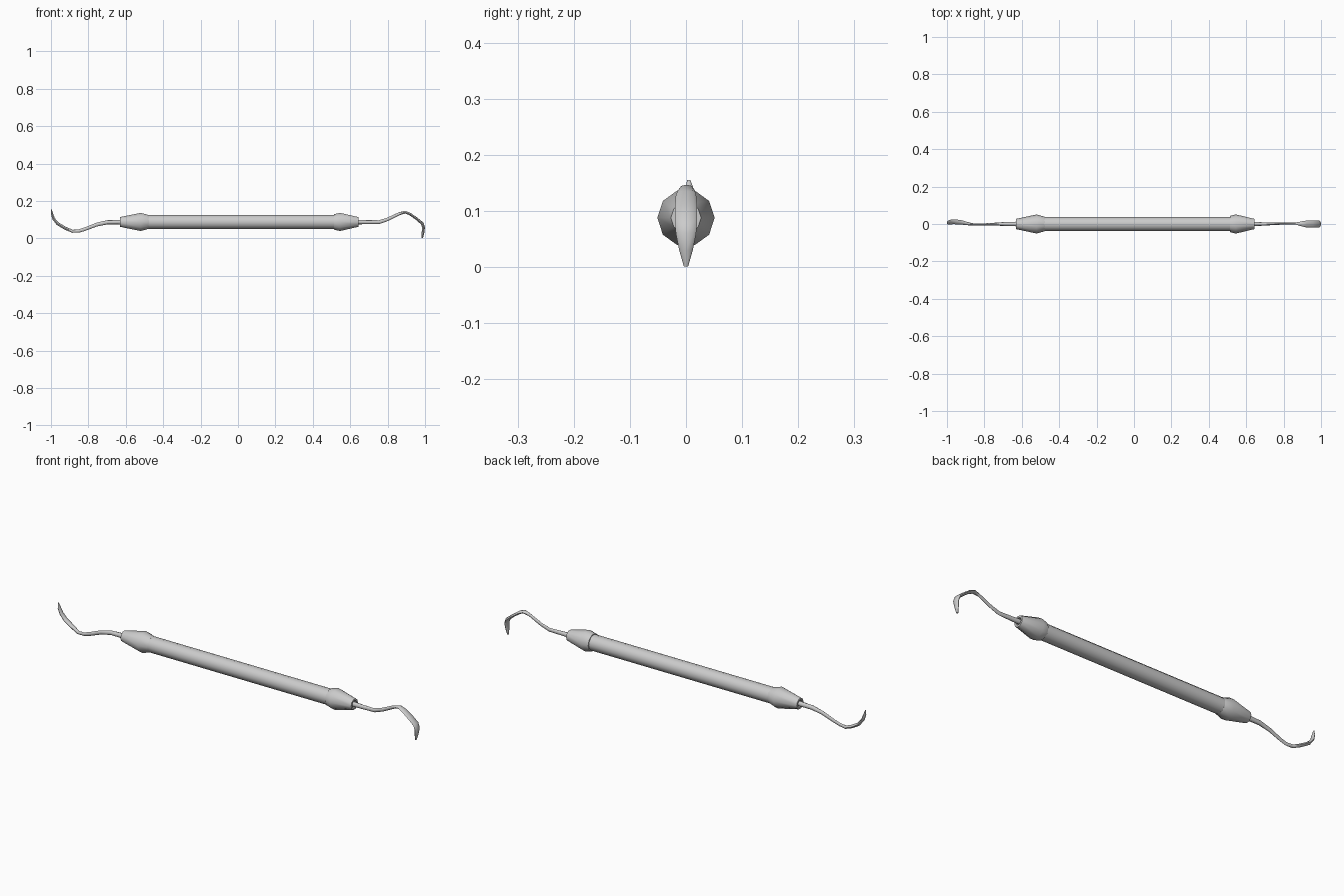
import bpy, bmesh, math
from mathutils import Vector

if "Cube" in bpy.data.objects:
    bpy.data.objects.remove(bpy.data.objects["Cube"])

AXIS_Z = 0.088


def finish(name, rings, angle):
    """Skin a list of vertex rings, cap both ends and smooth the result."""
    bm = bmesh.new()
    loops = [[bm.verts.new(p) for p in ring] for ring in rings]
    n = len(loops[0])
    for a, b in zip(loops, loops[1:]):
        for i in range(n):
            j = (i + 1) % n
            bm.faces.new((a[i], a[j], b[j], b[i]))
    bm.faces.new(loops[0])
    bm.faces.new(loops[-1])
    bmesh.ops.recalc_face_normals(bm, faces=bm.faces)
    mesh = bpy.data.meshes.new(name)
    bm.to_mesh(mesh)
    bm.free()
    obj = bpy.data.objects.new(name, mesh)
    bpy.context.collection.objects.link(obj)
    bpy.ops.object.select_all(action='DESELECT')
    obj.select_set(True)
    bpy.context.view_layer.objects.active = obj
    bpy.ops.object.shade_smooth_by_angle(angle=math.radians(angle))
    return obj


def lathe_x(name, profile, sides):
    """Revolve (x, radius) pairs around the handle axis."""
    rings = []
    for x, r in profile:
        rings.append([(x, r * math.cos(t), AXIS_Z + r * math.sin(t))
                      for t in (2 * math.pi * i / sides for i in range(sides))])
    return finish(name, rings, 40)


def sweep(name, path, sides=8):
    """Elliptical sections along a path of (x, y, z, half thickness, half width)."""
    pts = [Vector(p[:3]) for p in path]
    rings = []
    for i, p in enumerate(path):
        d = pts[min(i + 1, len(pts) - 1)] - pts[max(i - 1, 0)]
        d.y = 0
        d.normalize()
        side = Vector((0, 1, 0))
        up = d.cross(side)
        rings.append([pts[i] + side * p[4] * math.cos(t) + up * p[3] * math.sin(t)
                      for t in (2 * math.pi * k / sides for k in range(sides))])
    return finish(name, rings, 50)


# Main grip tube
lathe_x("handle", [(-0.50, 0.038), (0.53, 0.038)], 12)

# Tapered collars, each with a small socket in its end
lathe_x("left_collar", [(-0.61, 0.015), (-0.632, 0.018), (-0.632, 0.027),
                        (-0.52, 0.051), (-0.475, 0.038)], 10)
lathe_x("right_collar", [(0.512, 0.036), (0.512, 0.043), (0.545, 0.051),
                         (0.645, 0.027), (0.645, 0.018), (0.62, 0.015)], 10)

# Curved scoop end
sweep("left_tip", [
    (-0.60, 0, 0.088, 0.013, 0.013),
    (-0.70, 0, 0.086, 0.011, 0.010),
    (-0.755, -0.001, 0.074, 0.010, 0.007),
    (-0.82, -0.003, 0.049, 0.009, 0.005),
    (-0.85, -0.003, 0.040, 0.009, 0.005),
    (-0.885, 0.001, 0.038, 0.008, 0.008),
    (-0.925, 0.009, 0.055, 0.008, 0.012),
    (-0.965, 0.012, 0.079, 0.008, 0.013),
    (-0.985, 0.010, 0.104, 0.007, 0.012),
    (-0.994, 0.007, 0.130, 0.006, 0.010),
    (-0.998, 0.005, 0.155, 0.002, 0.003)])

# Hooked flat blade end
sweep("right_tip", [
    (0.61, 0, 0.088, 0.013, 0.013),
    (0.69, 0, 0.087, 0.011, 0.009),
    (0.755, 0.001, 0.087, 0.010, 0.006),
    (0.80, 0.002, 0.102, 0.009, 0.005),
    (0.865, 0.002, 0.133, 0.008, 0.005),
    (0.895, 0.001, 0.140, 0.007, 0.013),
    (0.92, 0, 0.130, 0.007, 0.018),
    (0.955, 0, 0.105, 0.007, 0.020),
    (0.984, 0, 0.081, 0.008, 0.020),
    (0.992, 0, 0.060, 0.008, 0.018),
    (0.989, 0, 0.030, 0.007, 0.012),
    (0.985, 0, 0.002, 0.004, 0.004)])
